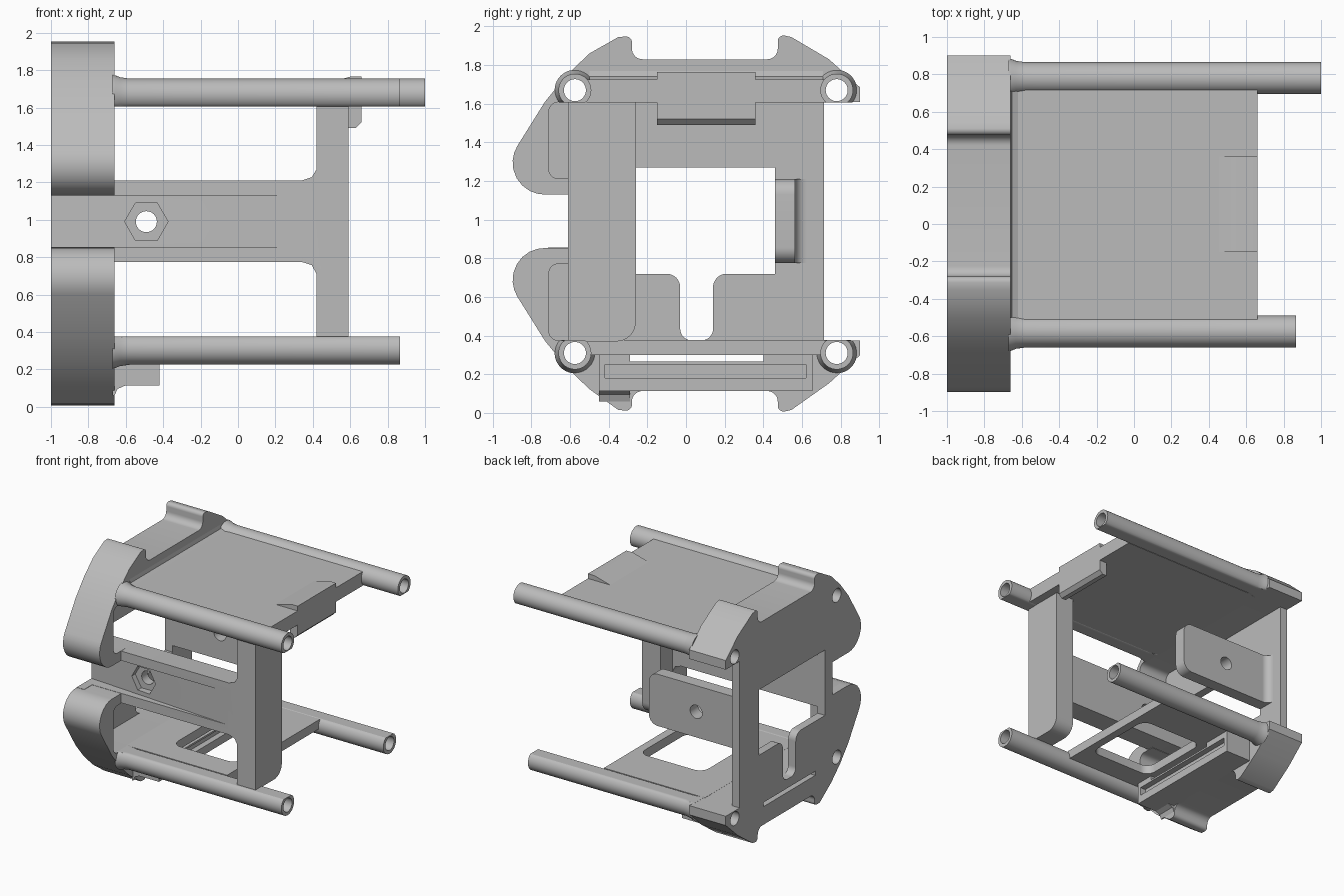
import bpy, bmesh, math
from mathutils import Vector

if "Cube" in bpy.data.objects:
    bpy.data.objects.remove(bpy.data.objects["Cube"])

grey = bpy.data.materials.new("plain grey")
grey.use_nodes = True
COLOUR = (0.5, 0.5, 0.5, 1)
grey.diffuse_color = COLOUR
grey.node_tree.nodes["Principled BSDF"].inputs["Base Color"].default_value = COLOUR


def rounded(points, steps=8):
    """Corners given as (a, b, radius) become circular arcs."""
    out = []
    for i, p in enumerate(points):
        c = Vector(p[:2])
        if len(p) < 3:
            out.append(c)
            continue
        u = (Vector(points[i - 1][:2]) - c).normalized()
        v = (Vector(points[(i + 1) % len(points)][:2]) - c).normalized()
        half = u.angle(v) / 2
        t, w = p[2] / math.tan(half), math.sin(half)
        for k in range(steps + 1):
            s = k / steps
            b0, b1, b2 = (1 - s) ** 2, 2 * s * (1 - s) * w, s * s
            out.append((b0 * (c + u * t) + b1 * c + b2 * (c + v * t)) / (b0 + b1 + b2))
    return out


def circle(a, b, r, n=40, lo=-9, hi=9):
    """Circle points, optionally flattened at lo or hi."""
    return [(a + r * math.cos(2 * math.pi * i / n),
             min(hi, max(lo, b + r * math.sin(2 * math.pi * i / n)))) for i in range(n)]


def loft(name, axis, sections):
    """Solid through matching outlines placed along an axis."""
    place = {"x": lambda p, d: (d, p[0], p[1]),
             "y": lambda p, d: (p[0], d, p[1]),
             "z": lambda p, d: (p[0], p[1], d)}[axis]
    bm = bmesh.new()
    rings = [[bm.verts.new(place(p, d)) for p in pts] for d, pts in sections]
    n = len(rings[0])
    for r0, r1 in zip(rings, rings[1:]):
        for i in range(n):
            j = (i + 1) % n
            bm.faces.new((r0[i], r0[j], r1[j], r1[i]))
    bm.faces.new(rings[0])
    bm.faces.new(rings[-1])
    bmesh.ops.remove_doubles(bm, verts=bm.verts, dist=1e-5)
    bmesh.ops.recalc_face_normals(bm, faces=bm.faces)
    mesh = bpy.data.meshes.new(name)
    bm.to_mesh(mesh)
    bm.free()
    mesh.materials.append(grey)
    ob = bpy.data.objects.new(name, mesh)
    bpy.context.collection.objects.link(ob)
    return ob


def prism(name, axis, points, lo, hi):
    pts = rounded(points)
    return loft(name, axis, [(lo, pts), (hi, pts)])


def rect(a0, a1, b0, b1):
    return [(a0, b0), (a1, b0), (a1, b1), (a0, b1)]


def cut(ob, *cutters):
    for c in cutters:
        c.hide_render = True
        m = ob.modifiers.new("cut", "BOOLEAN")
        m.operation, m.object, m.solver = "DIFFERENCE", c, "EXACT"
        bpy.context.view_layer.objects.active = ob
        bpy.ops.object.modifier_apply(modifier=m.name)


# Cutters
rods = [("front_lower", -.575, .31, .865), ("back_lower", .78, .31, .865),
        ("front_upper", -.575, 1.67, .865), ("back_upper", .78, 1.67, 1.0)]
bores = {n: prism(n + "_bore", "x", circle(y, z, .057), -1.2, 1.2) for n, y, z, e in rods}
bolt = prism("bolt_hole", "y", circle(-.49, .99, .056), -1, 1)
nut = prism("nut_pocket", "y", circle(-.49, .99, .116, 6), -1, -.5)
ramp = prism("ramp_cut", "z", [(-1.2, -1), (.34, -1), (.34, -.611), (-1.2, -.505)], .855, 1.13)
window = prism("window_cut", "x", [
    (-.42, 1.27), (.46, 1.27), (.46, .72), (.14, .72, .07), (.14, .375, .06),
    (-.03, .375, .06), (-.03, .72, .07), (-.42, .72)], -1.2, -.5)
gap = prism("cable_gap", "x", rect(-.29, .4, .265, .3), -1.2, -.3)
slot = prism("tray_slot", "x", rect(-.42, .62, .18, .25), -.47, -.3)


# End housing: thick upper and lower caps, each with a hollow lobe at the front
def cap(name, hook, notch, flip):
    pts = [(.9, 1.608), (.9, 1.685), (.74, 1.83), (.545, hook - .015), (.475, hook, .03),
           (.475, notch, .055), (-.28, notch, .055), (-.28, hook - .01, .03),
           (-.35, hook - .015), (-.5, 1.86), (-.62, 1.745), (-.73, 1.61),
           (-1.03, 1.13, .165), (-.56, 1.13), (-.56, 1.212), (-.71, 1.212, .05),
           (-.71, 1.608, .05)]
    if flip:
        pts = [(p[0], 1.983 - p[1], *p[2:]) for p in pts]
    return prism(name, "x", pts, -1, -.66)


upper = cap("upper_end_cap", 1.96, 1.83, False)
lower = cap("lower_end_cap", 1.983, 1.87, True)
cut(upper, bores["front_upper"], bores["back_upper"])
cut(lower, bores["front_lower"], bores["back_lower"], gap)

end_plate = prism("end_plate", "x", rect(-.715, .715, .37, 1.613), -1, -.93)
cut(end_plate, window, ramp)

# Tubular rods with a flared foot, flattened flush with the shelves
for n, y, z, end in rods:
    lo, hi = (1.605, 9) if z > 1 else (-9, .376)
    sections = [(-.67, .105), (-.655, .102), (-.63, .092), (-.58, .085), (end, .085)]
    rod = loft(n + "_rod", "x", [(x, circle(y, z, r, 40, lo, hi)) for x, r in sections])
    cut(rod, bores[n])

# Upper shelf with its root fillet and the wedge-shaped catch
prism("upper_shelf", "z", rect(-.68, .66, -.515, .72), 1.607, 1.725)
prism("shelf_fillet", "y", [(-.67, 1.77), (-.66, 1.77), (-.653, 1.74), (-.62, 1.725), (-.67, 1.72)],
      -.5, .71)
prism("shelf_catch", "y", [(.45, 1.724), (.6, 1.765), (.66, 1.765), (.66, 1.52),
                           (.63, 1.49), (.59, 1.49), (.59, 1.65)], -.15, .36)

# Lower shelf with its rounded opening
lower_shelf = prism("lower_shelf", "z", rect(-.68, .26, -.515, .72), .3, .376)
opening = prism("shelf_opening", "z", [(-.4, -.3, .08), (.19, -.3, .08),
                                       (.19, .35, .08), (-.4, .35, .08)], .2, .5)
cut(lower_shelf, opening)

# Slotted tray hanging under the lower shelf
tray = prism("tray", "x", rect(-.45, .655, .113, .31), -.68, -.42)
cut(tray, gap, slot)
prism("tray_fillet", "y", [(-.67, .06), (-.66, .06), (-.645, .095), (-.6, .115), (-.67, .12)],
      -.45, -.29)

# Front arm with sunken ramp and nut pocket, flaring into the upright strap
arm = prism("front_arm", "y", [
    (-1, .775), (.34, .775), (.395, .757), (.42, .71), (.45, .71),
    (.45, 1.27), (.42, 1.27), (.395, 1.228), (.34, 1.21), (-1, 1.21)], -.61, -.42)
cut(arm, ramp, nut, bolt)
prism("front_strap", "x", [(-.61, .37), (-.26, .37, .1), (-.26, 1.61), (-.61, 1.61)], .42, .59)

# Back arm, free at one end, with a filleted root
back_arm = prism("back_arm", "y", [(-.95, .775), (-.05, .775, .08), (-.05, 1.21, .08),
                                   (-.95, 1.21)], .46, .565)
cut(back_arm, bolt)
prism("back_arm_fillet", "z", [(-.94, .54), (-.94, .63), (-.93, .63), (-.93, .565, .06),
                               (-.865, .565), (-.865, .54)], .775, 1.21)

# Remove cutters, then shade curved faces smooth
for ob in list(bpy.context.collection.objects):
    if ob.type == "MESH" and ob.hide_render:
        bpy.data.objects.remove(ob)
for ob in bpy.context.collection.objects:
    if ob.type == "MESH":
        ob.select_set(True)
        bpy.context.view_layer.objects.active = ob
bpy.ops.object.shade_smooth_by_angle(angle=math.radians(30))
